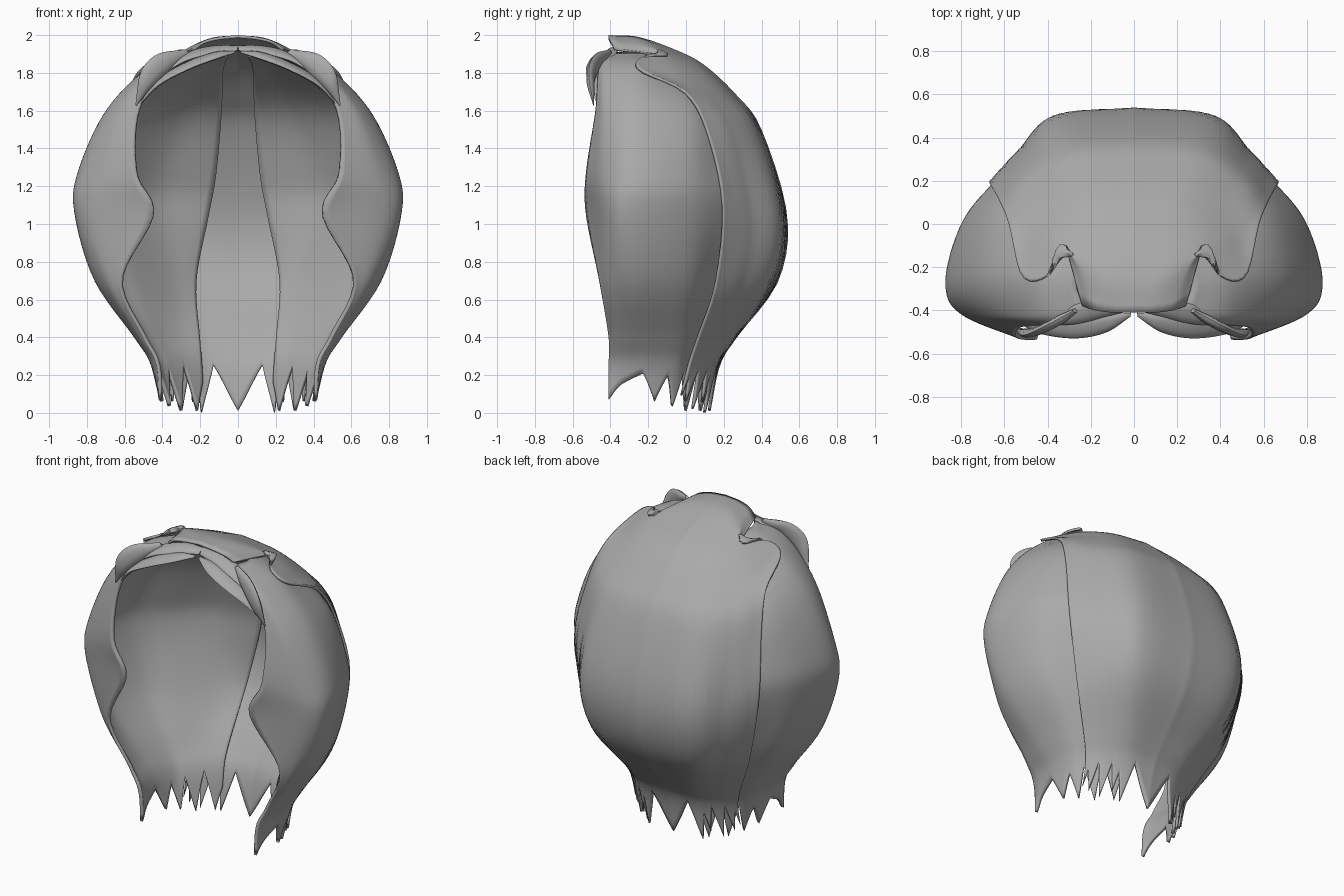
import bpy, math
from mathutils import Vector

if "Cube" in bpy.data.objects:
    bpy.data.objects.remove(bpy.data.objects["Cube"])

mat = bpy.data.materials.new("hair_grey")
mat.diffuse_color = (0.4, 0.4, 0.4, 1)
mat.use_nodes = True
mat.node_tree.nodes["Principled BSDF"].inputs["Base Color"].default_value = mat.diffuse_color


def spline(pts, t):
    """Catmull-Rom point at index-parameter t."""
    n = len(pts) - 1
    i = max(0, min(int(t), n - 1))
    f = t - i
    b, c = pts[i], pts[i + 1]
    a = pts[i - 1] if i > 0 else b * 2 - c
    d = pts[i + 2] if i + 2 <= n else c * 2 - b
    return 0.5 * (2 * b + (c - a) * f + (2 * a - 5 * b + 4 * c - d) * f * f
                  + (3 * b - a - 3 * c + d) * f ** 3)


def lerp_table(table, u):
    for (u0, d0), (u1, d1) in zip(table, table[1:]):
        if u <= u1:
            return d0 + (d1 - d0) * (u - u0) / (u1 - u0)
    return table[-1][1]


def finish(name, verts, faces, thick=0.0):
    me = bpy.data.meshes.new(name)
    me.from_pydata([tuple(v) for v in verts], [], faces)
    me.materials.append(mat)
    ob = bpy.data.objects.new(name, me)
    bpy.context.collection.objects.link(ob)
    m = ob.modifiers.new("mirror", 'MIRROR')
    m.use_clip = True
    if thick:
        s = ob.modifiers.new("thickness", 'SOLIDIFY')
        s.thickness = thick
        s.offset = -1
    bpy.context.view_layer.objects.active = ob
    ob.select_set(True)
    bpy.ops.object.shade_smooth_by_angle(angle=math.radians(45))
    ob.select_set(False)
    return ob


def sheet(name, rows, teeth, thick, flip=False, nu=50, nt=44):
    """Smooth sheet through rows of points; the last row is cut into pointed strands."""
    rows = [[Vector(p) for p in r] for r in rows]
    k, n = len(rows[0]) - 1, len(rows) - 1
    us = sorted({round(i / nu, 3) for i in range(nu + 1)} | {u for u, _ in teeth})
    verts, faces = [], []
    for j in range(nt + 1):
        for u in us:
            col = [spline(r, u * k) for r in rows]
            verts.append(spline(col, (n - 1 + lerp_table(teeth, u)) * j / nt))
    w = len(us)
    for j in range(nt):
        for i in range(w - 1):
            f = [j * w + i, j * w + i + 1, (j + 1) * w + i + 1, (j + 1) * w + i]
            faces.append(f[::-1] if flip else f)
    finish(name, verts, faces, thick)


def lock(name, path, widths, side, thick):
    """Flattened tapering strand along a path; side is its wide direction."""
    path = [Vector(p) for p in path]
    side = Vector(side).normalized()
    ws = [Vector((w, 0, 0)) for w in widths]
    verts, faces, n, m = [], [], 20, 10
    for j in range(n + 1):
        t = (len(path) - 1) * j / n
        c, w = spline(path, t), max(spline(ws, t).x, 0.003)
        tan = spline(path, min(t + .05, len(path) - 1)) - spline(path, max(t - .05, 0))
        nor = tan.cross(side).normalized()
        for i in range(m):
            a = 2 * math.pi * i / m
            verts.append(c + side * w * math.cos(a) + nor * thick * min(1, w * 25) * math.sin(a))
    for j in range(n):
        for i in range(m):
            i2 = (i + 1) % m
            faces.append([j * m + i, j * m + i2, (j + 1) * m + i2, (j + 1) * m + i])
    faces += [list(range(m))[::-1], [n * m + i for i in range(m)]]
    finish(name, verts, faces)


# Back shell: rows run from the front of the crown down to the nape, centre to edge
back_rows = [
    [(0, -.41, 2), (.1, -.41, 1.99), (.18, -.4, 1.97), (.24, -.38, 1.93)],
    [(0, -.25, 1.99), (.14, -.24, 1.98), (.25, -.19, 1.94), (.33, -.1, 1.89)],
    [(0, -.05, 1.92), (.2, -.06, 1.9), (.33, -.1, 1.88), (.41, -.24, 1.88)],
    [(0, .1, 1.84), (.24, .08, 1.82), (.42, -.03, 1.80), (.52, -.24, 1.82)],
    [(0, .27, 1.68), (.28, .25, 1.66), (.47, .14, 1.66), (.58, 0, 1.7)],
    [(0, .4, 1.5), (.32, .37, 1.49), (.52, .24, 1.48), (.63, .12, 1.48)],
    [(0, .535, 1.05), (.37, .5, 1.05), (.54, .34, 1.05), (.67, .2, 1.1)],
    [(0, .49, .7), (.34, .45, .7), (.49, .3, .7), (.58, .16, .68)],
    [(0, .27, .4), (.22, .25, .4), (.36, .16, .4), (.45, .07, .4)],
    [(0, .18, .25), (.17, .16, .25), (.3, .1, .25), (.39, .02, .25)],
    [(0, .13, .01), (.18, .11, 0), (.3, .04, .02), (.38, -.03, .05)],
]
sheet("back_hair", back_rows,
      [(0, 1), (.25, 0), (.37, 1), (.45, .3), (.5, .8), (.57, .1), (.67, 1),
       (.78, .1), (.88, .9), (.94, .3), (1, .8)], 0.015)

# Side hair: height -> section from the front edge round to the hidden rear edge
side_sections = {
    1.91: [(.22, -.4), (.25, -.35), (.27, -.28), (.24, -.2), (.18, -.17), (.11, -.15), (.05, -.13)],
    1.83: [(.38, -.46), (.44, -.41), (.47, -.25), (.37, -.12), (.25, -.04), (.17, 0), (.08, .02)],
    1.6: [(.53, -.48), (.64, -.42), (.70, -.25), (.63, 0), (.5, .13), (.3, .25), (.09, .3)],
    1.27: [(.54, -.53), (.76, -.43), (.85, -.27), (.78, 0), (.63, .18), (.41, .35), (.12, .43)],
    1.05: [(.45, -.53), (.79, -.42), (.865, -.27), (.79, 0), (.64, .19), (.42, .37), (.16, .46)],
    .7: [(.62, -.46), (.71, -.4), (.76, -.25), (.69, 0), (.55, .14), (.37, .32), (.23, .42)],
    .4: [(.5, -.41), (.53, -.36), (.55, -.22), (.51, -.04), (.43, .06), (.32, .15), (.21, .21)],
    .25: [(.43, -.41), (.45, -.34), (.46, -.2), (.43, -.06), (.37, .01), (.29, .08), (.2, .14)],
    .01: [(.42, -.41), (.42, -.35), (.41, -.2), (.38, -.1), (.33, -.02), (.26, .05), (.19, .11)],
}
sheet("side_hair", [[(x, y, z) for x, y in sec] for z, sec in side_sections.items()],
      [(0, .75), (.3, .2), (.38, .8), (.46, .25), (.55, .9), (.63, .15), (.72, 1),
       (.82, 0), (.92, 1), (1, .4)], 0.02, flip=True)

# Swept fringe strands under the crown
lock("fringe", [(.015, -.42, 1.91), (.12, -.46, 1.89), (.26, -.48, 1.84), (.42, -.47, 1.75), (.53, -.46, 1.62)],
     [.01, .045, .055, .045, .004], (.1, -.8, -.35), .015)
lock("upper_fringe", [(0, -.37, 1.93), (.14, -.39, 1.92), (.28, -.42, 1.88), (.42, -.46, 1.78)],
     [.03, .05, .05, .004], (.1, -.8, -.35), .015)
# Curled strand at the temple
lock("temple_curl", [(.27, -.40, 1.91), (.39, -.47, 1.86), (.48, -.505, 1.77), (.54, -.49, 1.63)],
     [.02, .055, .05, .004], (.7, -.2, .7), .02)
